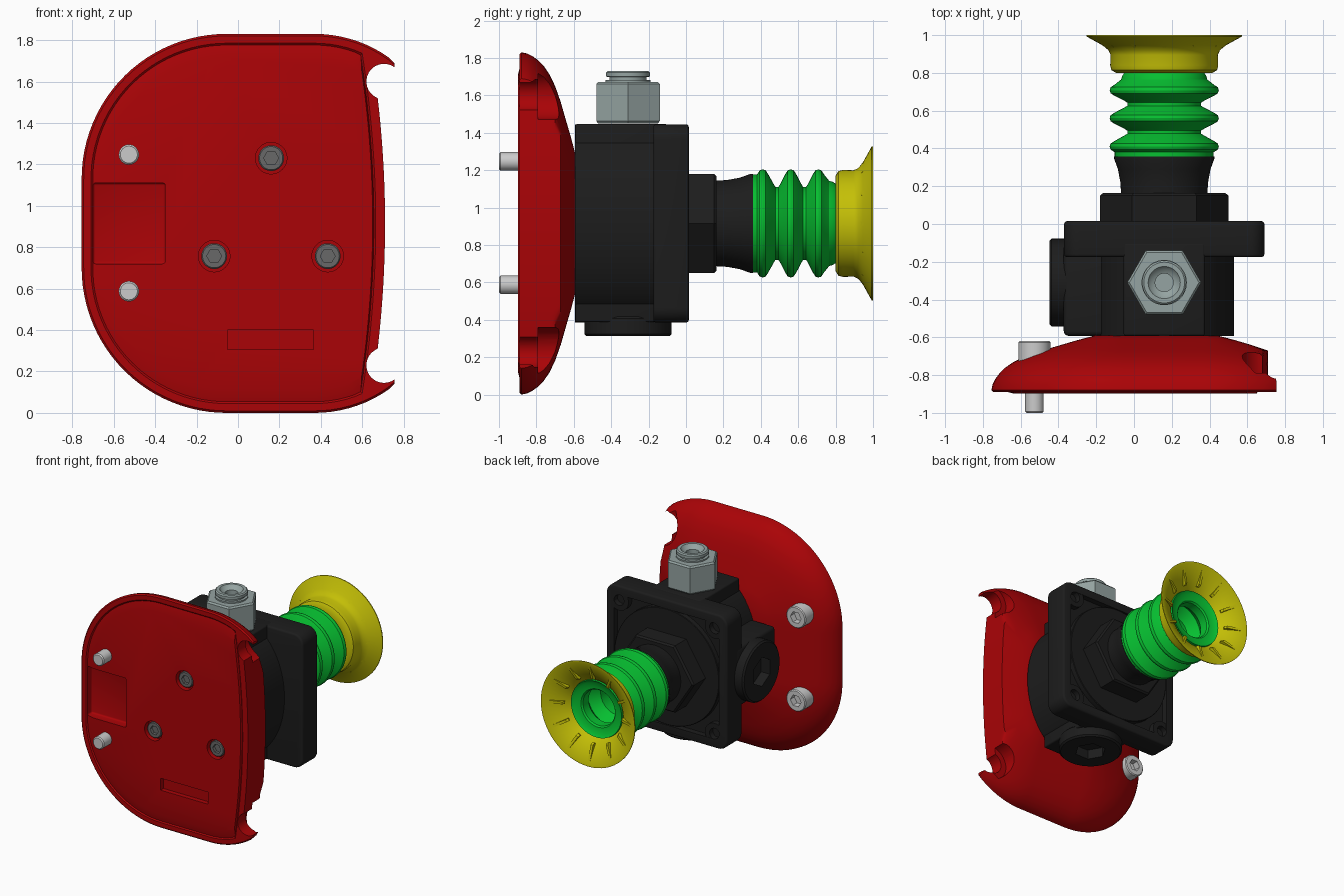
import bpy, bmesh
from math import sin, cos, pi, sqrt, radians
from mathutils import Matrix, Vector

if "Cube" in bpy.data.objects:
    bpy.data.objects.remove(bpy.data.objects["Cube"])

def material(name, r, g, b):
    m = bpy.data.materials.new(name)
    m.diffuse_color = (r, g, b, 1)
    m.use_nodes = True
    m.node_tree.nodes["Principled BSDF"].inputs["Base Color"].default_value = m.diffuse_color
    return m

RED = material("red", .40, .001, .002)
BLACK = material("black", .012, .012, .012)
GREEN = material("green", .002, .52, .03)
YELLOW = material("yellow", .55, .52, .002)
STEEL = material("steel", .30, .37, .36)
LIGHT = material("light_steel", .65, .63, .62)
DARK = material("dark_steel", .14, .14, .14)
AXES = {"Z": Matrix(), "-Z": Matrix.Rotation(pi, 4, 'X'),
        "Y": Matrix.Rotation(-pi / 2, 4, 'X'), "-X": Matrix.Rotation(-pi / 2, 4, 'Y')}
CX, CZ, PY = .16, .915, -.31      # main axis and port position

def smooth(ob, angle=32):
    bpy.ops.object.select_all(action='DESELECT')
    ob.select_set(True)
    bpy.context.view_layer.objects.active = ob
    bpy.ops.object.shade_smooth_by_angle(angle=radians(angle))

def finish(name, bm, mat):
    bmesh.ops.remove_doubles(bm, verts=bm.verts, dist=1e-5)
    bmesh.ops.recalc_face_normals(bm, faces=bm.faces)
    me = bpy.data.meshes.new(name)
    bm.to_mesh(me)
    bm.free()
    ob = bpy.data.objects.new(name, me)
    bpy.context.collection.objects.link(ob)
    if mat:
        me.materials.append(mat)
    smooth(ob)
    return ob

def loft(bm, rings, caps=True):
    vs = [[bm.verts.new(p) for p in r] for r in rings]
    n = len(vs[0])
    for a, b in zip(vs, vs[1:]):
        for i in range(n):
            bm.faces.new((a[i], a[(i + 1) % n], b[(i + 1) % n], b[i]))
    if caps:
        bm.faces.new(vs[0])
        bm.faces.new(vs[-1])

def lathe(name, profile, origin, axis, mat, seg=48, loop=False, squash=1):
    """Revolve (radius, height) pairs round an axis; ends are capped unless looped."""
    if loop:
        profile = profile + profile[:1]
    bm = bmesh.new()
    m = Matrix.Translation(origin) @ AXES[axis]
    rings = [[m @ Vector((r * cos(2 * pi * i / seg), squash * r * sin(2 * pi * i / seg), h))
              for i in range(seg)] for r, h in profile]
    loft(bm, rings, not loop)
    return finish(name, bm, mat)

def rod(name, r, h0, h1, origin, axis, mat=None, seg=48, c=0):
    prof = [(r, h0), (r, h1)] if not c else [(r - c, h0), (r, h0 + c), (r, h1 - c), (r - c, h1)]
    return lathe(name, prof, origin, axis, mat, seg)

def box(name, lo, hi, mat=None, bevel=0, corner=0):
    """Box with optional rounded corners along y and a bevel on all other edges."""
    bm = bmesh.new()
    lo, hi = Vector(lo), Vector(hi)
    bmesh.ops.create_cube(bm, size=1, matrix=Matrix.Translation((lo + hi) / 2)
                          @ Matrix.Diagonal((*(hi - lo), 1)))
    if corner:
        es = [e for e in bm.edges if abs(e.verts[0].co.y - e.verts[1].co.y) > 1e-4]
        bmesh.ops.bevel(bm, geom=es, offset=corner, segments=8, profile=.5, affect='EDGES')
    if bevel:
        es = [e for e in bm.edges if e.calc_face_angle(0) > .5]
        bmesh.ops.bevel(bm, geom=es, offset=bevel, segments=3, profile=.5, affect='EDGES')
    return finish(name, bm, mat)

def cut(ob, *cutters):
    for c in cutters:
        c.hide_render = True
        mod = ob.modifiers.new("cut", 'BOOLEAN')
        mod.operation, mod.object, mod.solver = 'DIFFERENCE', c, 'EXACT'
        bpy.context.view_layer.objects.active = ob
        bpy.ops.object.modifier_apply(modifier=mod.name)
        bpy.data.objects.remove(c)
    smooth(ob)
    return ob

# Red cover plate: inset outlines stacked from the front face to the domed back
def outline(y, d, front=False, n=56):
    left, right = [], []
    for i in range(n + 1):
        z = (.915 - d) * sin(pi * (i / n - .5))
        def arc(r):
            a = max(0, abs(z) - (.915 - r))
            return sqrt(max(0, (r - d) ** 2 - a * a))
        edge = .71 - .035 * (z / .6) ** 2
        if front:
            edge -= min(d, .06)
        elif abs(z) > .70:
            edge = .755
        left.append((-.055 - arc(.70), y, CZ + z))
        right.append((min(.37 + arc(.62), edge), y, CZ + z))
    return left + right[::-1]

bm = bmesh.new()
front = [(-.897, .115), (-.882, .054), (-.89, .045)]
back = [(-.89, .01), (-.88, 0), (-.85, .006), (-.82, .021), (-.79, .043), (-.76, .074), (-.73, .118),
        (-.70, .18), (-.67, .265), (-.64, .37), (-.615, .455), (-.59, .55)]
loft(bm, [outline(y, d, True) for y, d in front] + [outline(y, d) for y, d in back])
plate = finish("cover_plate", bm, RED)
for s in (-1, 1):
    p = (.705, 0, CZ + s * .685)
    cut(plate, rod("notch", .085, -1, -.4, p, "Y"), rod("notch_pocket", .132, -.79, -.4, p, "Y"))
cut(plate, box("finger_recess", (-.70, -1, .72), (-.352, -.83, 1.11), None, .012),
    box("slot", (-.05, -1, .305), (.365, -.86, .40)))

# Socket screws in the plate face
for i, (x, z) in enumerate([(.16, 1.23), (-.115, .757), (.433, .757)]):
    cut(plate, rod("bore", .076, -1, -.85, (x, 0, z), "Y"))
    cut(rod(f"plate_screw_{i}", .062, -.885, -.82, (x, 0, z), "Y", DARK, c=.006),
        rod("hex", .036, -1, -.86, (x, 0, z), "Y", seg=6))

# Mounting bolts through the plate
for i, z in enumerate((.587, 1.247)):
    p = (-.527, 0, z)
    rod(f"bolt_shank_{i}", .049, -1, -.80, p, "Y", LIGHT, c=.008)
    cut(rod(f"bolt_head_{i}", .085, -.74, -.62, p, "Y", LIGHT, c=.007),
        rod("hex", .047, -.67, -.5, p, "Y", seg=6))

# Valve body: oval core with square port bosses
lathe("body_core", [(.37, -.593), (.37, -.15)], (CX, 0, CZ), "Y", BLACK, 96, squash=1.43)
box("top_boss", (CX - .215, -.592, CZ), (CX + .215, -.1, 1.447), BLACK, .012)
box("bottom_boss", (CX - .215, -.592, .388), (CX + .215, -.1, CZ), BLACK, .012)
box("left_boss", (-.372, -.592, CZ - .235), (CX, -.1, CZ + .235), BLACK, .025)

# Square flange with a recessed back and corner screw bosses
cut(box("flange", (CX - .53, -.175, CZ - .53), (CX + .53, .015, CZ + .53), BLACK, .015, .08),
    box("recess", (CX - .46, -.03, CZ - .46), (CX + .46, .1, CZ + .46), None, 0, .05))
rod("flange_hub", .459, -.05, .012, (CX, 0, CZ), "Y", BLACK, 64, .004)
for i, (sx, sz) in enumerate([(-1, -1), (1, -1), (-1, 1), (1, 1)]):
    p = (CX + sx * .42, 0, CZ + sz * .42)
    cut(rod(f"corner_boss_{i}", .085, -.05, .013, p, "Y", BLACK, 32),
        rod("hole", .045, -.03, .1, p, "Y", seg=24))

# Blanking plugs on the left and bottom ports
for name, p, axis in (("left_plug", (-.372, PY, CZ), "-X"), ("bottom_plug", (CX, PY, .388), "-Z")):
    cut(rod(name, .233, -.03, .076, p, axis, BLACK, 48, .012),
        rod("hex", .115, .0, .2, p, axis, seg=6))

# Hose fitting on the top port
nut = rod("fitting_nut", .196, 1.45, 1.672, (CX, PY, 0), "Z", STEEL, 6, .012)
cut(nut, rod("hole", .10, 1.5, 1.8, (CX, PY, 0), "Z"))
lathe("fitting_ring", [(.12, 1.66), (.12, 1.683), (.1, 1.683), (.1, 1.697), (.117, 1.70),
                       (.117, 1.722), (.108, 1.73), (.085, 1.73), (.07, 1.71), (.048, 1.70),
                       (.048, 1.52), (.12, 1.52)], (CX, PY, 0), "Z", STEEL, loop=True)

# Hex collar and flared sleeve carrying the suction cup
axis_at = (CX, 0, CZ)
lathe("hex_collar", [(.34, 0), (.34, .15), (.325, .163)], axis_at, "Y", BLACK, 6, squash=.9)
lathe("sleeve", [(.228, .15), (.232, .22), (.245, .29), (.265, .345), (.265, .358), (.2, .358)],
      axis_at, "Y", BLACK, 64)

# Green bellows, hollow at the open end
prof = [(.22, .34), (.262, .355)]
for c in (.41, .56, .708):
    if c > .5:
        prof += [(.212, c - .092), (.195, c - .082), (.195, c - .066), (.212, c - .055)]
    prof += [(.262, c - .03), (.284, c - .016), (.289, c), (.284, c + .016), (.262, c + .03)]
prof += [(.228, .765), (.222, .785), (.212, .80), (.226, .875), (.222, .895), (.2, .878), (.15, .872),
         (.14, .86), (.14, .79), (.2, .715), (.14, .64), (.14, .5)]
lathe("bellows", prof, axis_at, "Y", GREEN, 64)

# Yellow suction lip with inner ribs
lathe("suction_lip", [(.255, .80), (.28, .815), (.286, .84), (.284, .895), (.295, .92), (.325, .945),
                      (.412, .993), (.412, 1.0), (.40, 1.0), (.30, .945), (.25, .91), (.224, .88),
                      (.212, .80)], axis_at, "Y", YELLOW, 64, loop=True)
bm = bmesh.new()
for k in range(12):
    m = Matrix.Translation(axis_at) @ Matrix.Rotation(2 * pi * k / 12, 4, 'Y')
    loft(bm, [[m @ Vector((r, y, t)) for r, y in ((.388, .990), (.265, .90), (.25, .93), (.262, .95))]
              for t in (-.01, .01)])
finish("lip_ribs", bm, YELLOW)
